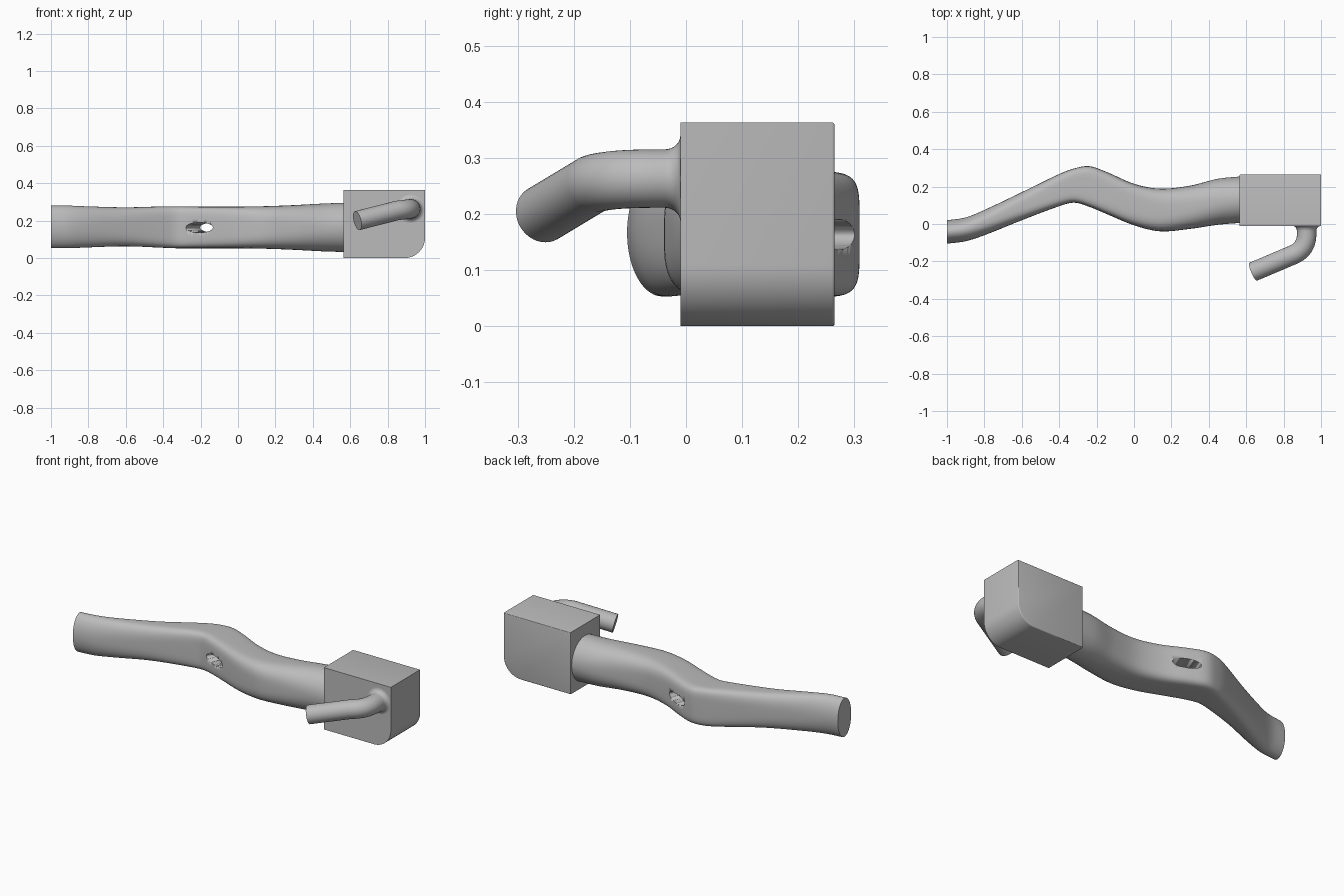
import bpy
import bmesh
import math
from mathutils import Vector

default_cube = bpy.data.objects.get("Cube")
if default_cube:
    bpy.data.objects.remove(default_cube, do_unlink=True)

grey = bpy.data.materials.new("satin grey")
grey.use_nodes = True
grey.diffuse_color = (0.5, 0.5, 0.5, 1)
grey.node_tree.nodes["Principled BSDF"].inputs["Base Color"].default_value = grey.diffuse_color


def make_object(name, bm, angle=35):
    bmesh.ops.recalc_face_normals(bm, faces=bm.faces)
    mesh = bpy.data.meshes.new(name)
    bm.to_mesh(mesh)
    bm.free()
    mesh.materials.append(grey)
    obj = bpy.data.objects.new(name, mesh)
    bpy.context.collection.objects.link(obj)
    bpy.ops.object.select_all(action="DESELECT")
    obj.select_set(True)
    bpy.context.view_layer.objects.active = obj
    bpy.ops.object.shade_smooth_by_angle(angle=math.radians(angle))
    return obj


def loft(name, rings):
    """Skin a list of equal point rings and cap both ends."""
    bm = bmesh.new()
    loops = [[bm.verts.new(p) for p in ring] for ring in rings]
    for a, b in zip(loops, loops[1:]):
        for i in range(len(a)):
            j = (i + 1) % len(a)
            bm.faces.new((a[i], a[j], b[j], b[i]))
    bm.faces.new(loops[0])
    bm.faces.new(loops[-1])
    return make_object(name, bm)


def smooth_between(keys, steps):
    """Smooth rows through the key rows, using slopes by x."""
    def slope(i, c):
        lo, hi = keys[max(i - 1, 0)], keys[min(i + 1, len(keys) - 1)]
        return (hi[c] - lo[c]) / (hi[0] - lo[0])

    rows = []
    for i in range(len(keys) - 1):
        a, b = keys[i], keys[i + 1]
        width = b[0] - a[0]
        for s in range(steps):
            t = s / steps
            h = t * t * (3 - 2 * t)
            row = [a[0] + width * t]
            for c in range(1, len(a)):
                bend = width * t * (1 - t) * (slope(i, c) * (1 - t) - slope(i + 1, c) * t)
                row.append(a[c] + (b[c] - a[c]) * h + bend)
            rows.append(row)
    return rows + [list(keys[-1])]


def section(x, back, front, low, high, power, count=72):
    """Cross-section between an ellipse and a rounded rectangle."""
    ring = []
    for k in range(count):
        a = math.tau * k / count
        c, s = math.cos(a), math.sin(a)
        u = math.copysign(abs(c) ** (2 / power), c)
        v = math.copysign(abs(s) ** (2 / power), s)
        ring.append((x, (back + front) / 2 + u * (back - front) / 2,
                     (low + high) / 2 + v * (high - low) / 2))
    return ring


# Wavy arm: x, back y, front y, low z, high z, squareness
arm_keys = [
    (-1.0, .02, -.105, .053, .28, 2),
    (-.9, .035, -.092, .053, .28, 2.1),
    (-.8, .075, -.06, .057, .276, 2.4),
    (-.6, .17, .02, .063, .271, 3.2),
    (-.4, .267, .095, .055, .276, 4.6),
    (-.32, .297, .114, .052, .276, 5.5),
    (-.24, .309, .092, .052, .275, 5.5),
    (-.15, .28, .055, .052, .275, 5),
    (0, .215, -.007, .052, .275, 4.2),
    (.14, .189, -.039, .05, .277, 3.4),
    (.3, .205, -.026, .044, .283, 2.7),
    (.45, .242, -.004, .036, .291, 2.2),
    (.58, .255, .007, .032, .296, 2),
]
arm = loft("wavy_arm", [section(*row) for row in smooth_between(arm_keys, 6)])

# Oval slot through the arm, square to its slope
along = Vector((.93, -.37, 0)).normalized()
through = Vector((.37, .93, 0)).normalized()
middle = Vector((-.17, .17, .163))
slot_rings = []
for end in (-.3, .3):
    slot_rings.append([middle + through * end + along * .078 * math.cos(a)
                       + Vector((0, 0, .027 * math.sin(a)))
                       for a in (math.tau * k / 40 for k in range(40))])
cutter = loft("slot_cutter", slot_rings)
cutter.hide_render = True
cutter.hide_viewport = True
cut = arm.modifiers.new("slot", "BOOLEAN")
cut.operation = "DIFFERENCE"
cut.solver = "EXACT"
cut.object = cutter

# End block with one large rounded lower edge and softened back rim
left, right, front, back, top, radius = .565, 1, -.01, .265, .363, .11
bm = bmesh.new()
outline = [(left, 0), (left, top), (right, top)]
for k in range(17):
    a = math.pi / 2 * k / 16
    outline.append((right - radius + radius * math.cos(a), radius - radius * math.sin(a)))
face = bm.faces.new([bm.verts.new((x, front, z)) for x, z in outline])
extruded = bmesh.ops.extrude_face_region(bm, geom=[face])["geom"]
moved = [g for g in extruded if isinstance(g, bmesh.types.BMVert)]
bmesh.ops.translate(bm, verts=moved, vec=(0, back - front, 0))
rim = [e for e in bm.edges if all(v.co.y > back - .001 for v in e.verts)]
bmesh.ops.bevel(bm, geom=rim, offset=.005, segments=3, profile=.5, affect="EDGES")
make_object("end_block", bm)

# Bent handle: flared foot, straight neck, curved elbow, straight grip
foot = Vector((.923, front, .263))
corner = Vector((.923, -.134, .263))
elbow_end = Vector((.85, -.165, .254))
tip = Vector((.638, -.255, .2))
tube = .052
path = [(foot + Vector((0, .01, 0)), .075)]
for k in range(9):
    a = math.pi / 2 * k / 8
    path.append((foot - Vector((0, .028 * (1 - math.cos(a)), 0)),
                 tube + .025 * (1 - math.sin(a))))
elbow_start = Vector((foot.x, -.054, foot.z))
for k in range(17):
    t = k / 16
    path.append((elbow_start * (1 - t) ** 2 + corner * 2 * t * (1 - t) + elbow_end * t * t, tube))
path.append((tip, tube))

rings = []
for i, (point, r) in enumerate(path):
    if i == len(path) - 1:
        way = tip - elbow_end
    else:
        way = path[i + 1][0] - path[max(i - 1, 0)][0]
    way.normalize()
    side = way.cross(Vector((0, 0, 1))).normalized()
    up = side.cross(way)
    rings.append([point + (side * math.cos(a) + up * math.sin(a)) * r
                  for a in (math.tau * k / 40 for k in range(40))])
loft("bent_handle", rings)
